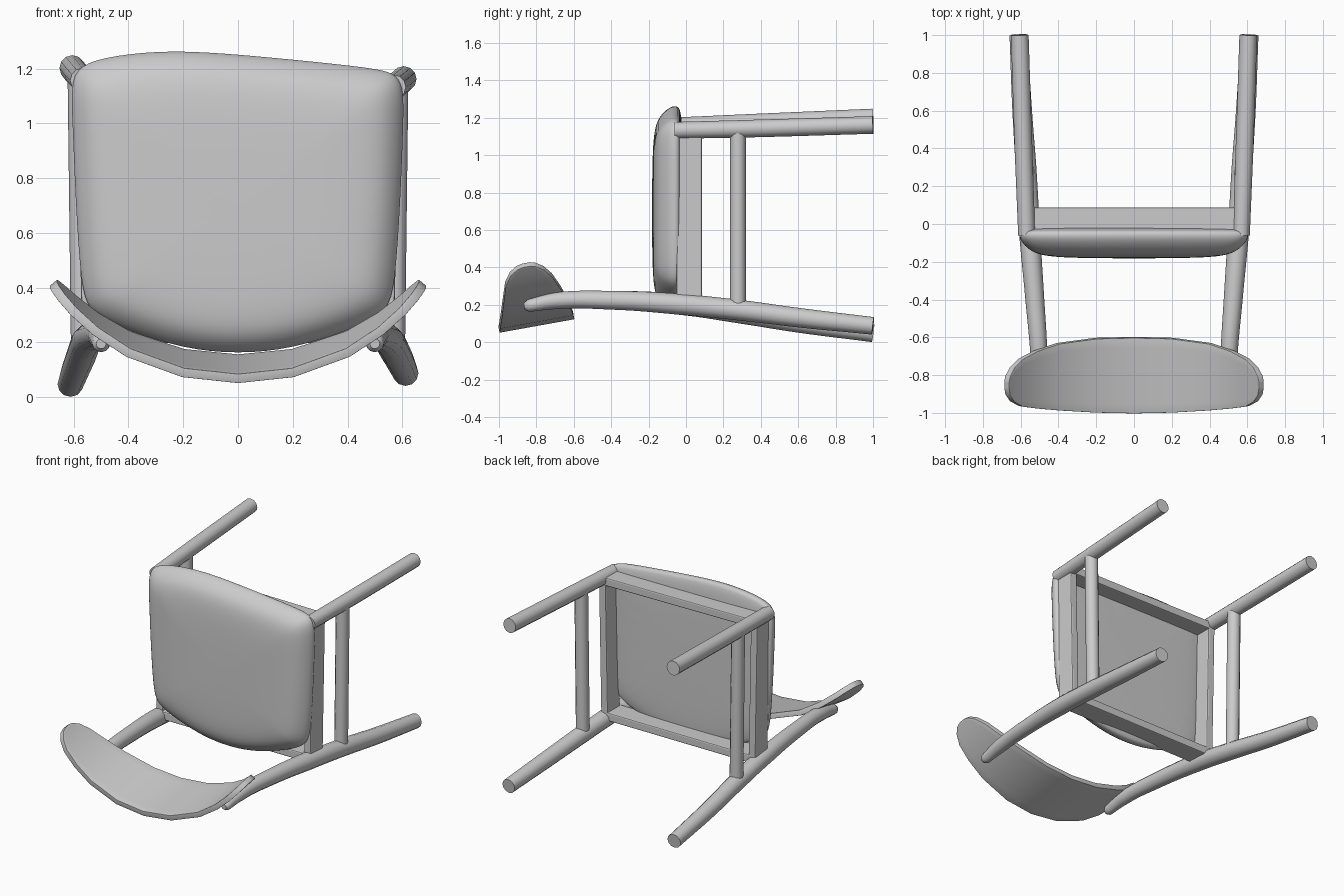
import bpy, bmesh
from mathutils import Vector

cube = bpy.data.objects.get("Cube")
if cube:
    bpy.data.objects.remove(cube, do_unlink=True)


def select_only(obj):
    bpy.ops.object.select_all(action='DESELECT')
    obj.select_set(True)
    bpy.context.view_layer.objects.active = obj


def smooth(obj, angle=0.7):
    select_only(obj)
    bpy.ops.object.shade_smooth_by_angle(angle=angle)


def finish(name, bm):
    bmesh.ops.recalc_face_normals(bm, faces=bm.faces)
    mesh = bpy.data.meshes.new(name)
    bm.to_mesh(mesh)
    bm.free()
    obj = bpy.data.objects.new(name, mesh)
    bpy.context.collection.objects.link(obj)
    return obj


def rod(name, path):
    """Round bar along (x, y, z, radius) points."""
    curve = bpy.data.curves.new(name, 'CURVE')
    curve.dimensions = '3D'
    curve.bevel_depth = 1
    curve.bevel_resolution = 4
    curve.use_fill_caps = True
    curve.resolution_u = 6
    spline = curve.splines.new('BEZIER')
    spline.bezier_points.add(len(path) - 1)
    for point, (x, y, z, r) in zip(spline.bezier_points, path):
        point.co = (x, y, z)
        point.radius = r
        point.handle_left_type = point.handle_right_type = 'AUTO'
    obj = bpy.data.objects.new(name, curve)
    bpy.context.collection.objects.link(obj)
    select_only(obj)
    bpy.ops.object.convert(target='MESH')
    smooth(bpy.context.object)


def rail(name, a, b, thick, y0, y1):
    """Bevelled board between two (x, z) points."""
    start, end = Vector((a[0], 0, a[1])), Vector((b[0], 0, b[1]))
    along = end - start
    side = along.normalized().cross(Vector((0, 1, 0))) * thick / 2
    bm = bmesh.new()
    rings = []
    for y in (y0, y1):
        up = Vector((0, y, 0))
        rings.append([bm.verts.new(p + up) for p in
                      (start - side, start + side, end + side, end - side)])
    bm.faces.new(rings[0])
    bm.faces.new(rings[1])
    for i in range(4):
        j = (i + 1) % 4
        bm.faces.new((rings[0][i], rings[0][j], rings[1][j], rings[1][i]))
    obj = finish(name, bm)
    bevel = obj.modifiers.new("Bevel", 'BEVEL')
    bevel.width = 0.008
    bevel.segments = 2


# Padded seat: one outline lofted through inset rings
right_half = [(.2, .175), (.4, .24), (.52, .295), (.565, .35), (.582, .5),
              (.597, .75), (.606, 1.0)]
front_edge = [(.608, 1.12), (.585, 1.18), (.52, 1.2), (.35, 1.22), (.1, 1.245),
              (-.2, 1.27), (-.4, 1.258), (-.56, 1.228), (-.615, 1.17)]
outline = ([(0, .155)] + right_half + front_edge
           + [(-x, z) for x, z in reversed(right_half)])
rings_def = [(-.015, .8), (-.03, .95), (-.04, .995), (-.07, 1), (-.105, .965),
             (-.145, .895), (-.168, .79), (-.178, .6), (-.181, .3)]
CENTRE_Z = .68
bm = bmesh.new()
rings = [[bm.verts.new((x * s, y, CENTRE_Z + (z - CENTRE_Z) * s))
          for x, z in outline] for y, s in rings_def]
count = len(outline)
for lower, upper in zip(rings, rings[1:]):
    for i in range(count):
        j = (i + 1) % count
        bm.faces.new((lower[i], lower[j], upper[j], upper[i]))
bm.faces.new(rings[0])
crown = bm.verts.new((0, -.182, CENTRE_Z))
for i in range(count):
    bm.faces.new((rings[-1][i], rings[-1][(i + 1) % count], crown))
seat = finish("seat_cushion", bm)
seat.modifiers.new("Subdivision", 'SUBSURF').levels = 2
smooth(seat, 1.2)

# Curved backrest: half plate, mirrored and thickened
stations = [(0, -1, -.6), (.2, -.996, -.605), (.4, -.985, -.632),
            (.52, -.975, -.672), (.6, -.965, -.715), (.645, -.94, -.76),
            (.668, -.905, -.805), (.674, -.87, -.835)]
STEPS = 8
bm = bmesh.new()
rows = []
for x, low, high in stations:
    row = []
    for k in range(STEPS + 1):
        y = low + (high - low) * k / STEPS
        z = .068 + .18 * (y + 1) + .5 * x ** 2 + .45 * x ** 4
        row.append(bm.verts.new((x, y, z)))
    rows.append(row)
for a, b in zip(rows, rows[1:]):
    for k in range(STEPS):
        bm.faces.new((a[k], b[k], b[k + 1], a[k + 1]))
back = finish("backrest", bm)
mirror = back.modifiers.new("Mirror", 'MIRROR')
mirror.use_clip = True
solid = back.modifiers.new("Solidify", 'SOLIDIFY')
solid.thickness = .034
solid.offset = 0
bevel = back.modifiers.new("Bevel", 'BEVEL')
bevel.width = .01
bevel.segments = 3
bevel.angle_limit = .9
smooth(back)

# Legs, stretchers and side rails for each side; lift is the slight foot offset
for side, s, lift in (("left", 1, .02), ("right", -1, -.02)):
    rod(f"rear_leg_{side}", [
        (s * .5, -.865, .195, .018), (s * .5, -.845, .196, .032),
        (s * .503, -.7, .222, .045), (s * .525, -.4, .225, .05),
        (s * .552, -.05, .205, .056),
        (s * .572, .3, .162 + lift * .4, .055),
        (s * .592, .6, .118 + lift * .7, .052),
        (s * .612, 1, .068 + lift, .047)])
    rod(f"front_leg_{side}", [
        (s * .568, -.06, 1.145 - lift * .6, .045),
        (s * .585, .4, 1.16 - lift * .8, .047),
        (s * .605, 1, 1.182 - lift, .047)])
    rod(f"stretcher_{side}", [
        (s * .568, .278, .17, .042), (s * .58, .278, 1.15, .042)])
    rail(f"side_rail_{side}", (s * .545, .21), (s * .562, 1.13), .05, -.05, .085)

# Front and rear rails under the seat
rail("front_rail", (-.55, 1.135), (.55, 1.125), .055, -.06, .088)
rail("rear_rail", (-.54, .225), (.54, .225), .055, -.06, .085)
